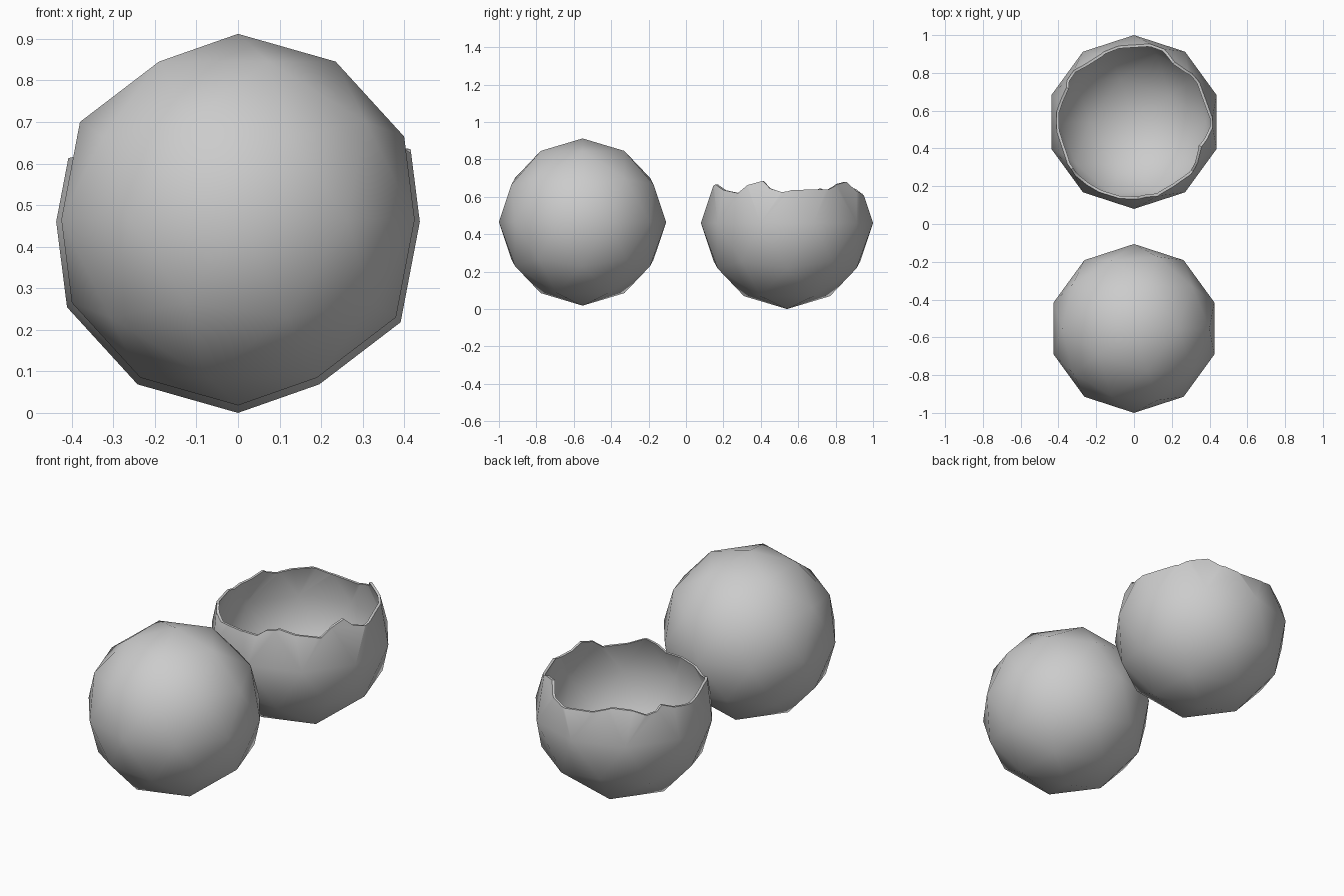
import bpy, bmesh
from math import cos, sin, radians

cube = bpy.data.objects.get("Cube")
if cube:
    bpy.data.objects.remove(cube, do_unlink=True)

# One plain grey for everything
grey = bpy.data.materials.new("plain_grey")
grey.use_nodes = True
colour = (0.6, 0.6, 0.6, 1)
grey.diffuse_color = colour
grey.node_tree.nodes["Principled BSDF"].inputs["Base Color"].default_value = colour


def ico_ball(name, radius, location):
    bpy.ops.mesh.primitive_ico_sphere_add(subdivisions=2, radius=radius, location=location)
    obj = bpy.context.object
    obj.name = name
    obj.data.materials.append(grey)
    return obj


def smooth(obj):
    bpy.ops.object.select_all(action="DESELECT")
    obj.select_set(True)
    bpy.context.view_layer.objects.active = obj
    bpy.ops.object.shade_smooth_by_angle(angle=radians(35))


def jagged_cutter(rim, centre_y):
    """Closed block whose underside follows the broken rim (angle, height)."""
    bm = bmesh.new()

    def ring(radius, height=None):
        return [bm.verts.new((radius * cos(radians(a)), centre_y + radius * sin(radians(a)),
                              height or z)) for a, z in rim]

    rings = [ring(0.25), ring(0.7), ring(0.7, 1.2)]
    bottom = bm.verts.new((0, centre_y, 0.63))
    top = bm.verts.new((0, centre_y, 1.2))
    for i in range(len(rim)):
        j = (i + 1) % len(rim)
        bm.faces.new((bottom, rings[0][j], rings[0][i]))
        bm.faces.new((top, rings[2][i], rings[2][j]))
        for low, high in zip(rings, rings[1:]):
            bm.faces.new((low[i], low[j], high[j], high[i]))
    bmesh.ops.triangulate(bm, faces=bm.faces[:])
    bmesh.ops.recalc_face_normals(bm, faces=bm.faces[:])
    mesh = bpy.data.meshes.new("rim_cutter")
    bm.to_mesh(mesh)
    bm.free()
    mesh.materials.append(grey)
    obj = bpy.data.objects.new("rim_cutter", mesh)
    bpy.context.collection.objects.link(obj)
    obj.hide_render = True
    return obj


# Whole ball in front
smooth(ico_ball("whole_ball", 0.447, (0, -0.553, 0.465)))

# Broken hollow shell behind
shell = ico_ball("broken_shell", 0.46, (0, 0.54, 0.46))
rim = [(3, .635), (34, .64), (56, .68), (80, .60), (116, .645), (141, .61),
       (153, .645), (180, .60), (199, .62), (217, .63), (233, .585), (261, .61),
       (273, .61), (290, .665), (320, .62), (340, .685), (356, .625)]
cutter = jagged_cutter(rim, 0.54)

wall = shell.modifiers.new("wall", "SOLIDIFY")
wall.thickness = 0.014
wall.offset = -1
cut = shell.modifiers.new("broken_rim", "BOOLEAN")
cut.operation = "DIFFERENCE"
cut.solver = "EXACT"
cut.object = cutter
bpy.context.view_layer.objects.active = shell
for modifier in ("wall", "broken_rim"):
    bpy.ops.object.modifier_apply(modifier=modifier)
bpy.data.objects.remove(cutter, do_unlink=True)
smooth(shell)
